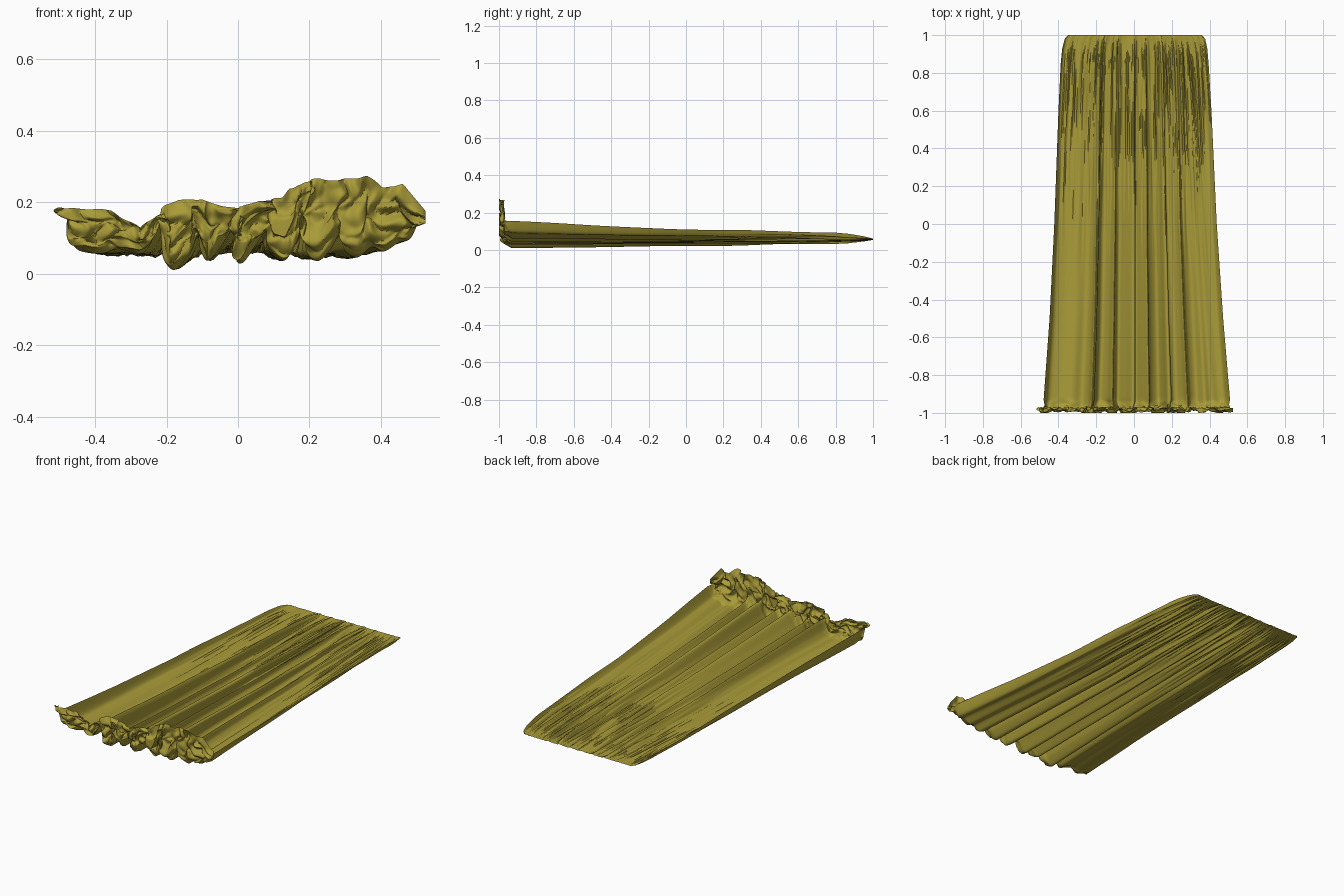
import bpy, bmesh, math
from mathutils import noise, Vector

if "Cube" in bpy.data.objects:
    bpy.data.objects.remove(bpy.data.objects["Cube"])

NX, NY, NW = 420, 120, 44   # samples across, along, and up the hem


def table(pts, x):
    """Smooth-step free linear lookup in a sorted (x, value) table."""
    if x <= pts[0][0]:
        return pts[0][1]
    for (a, fa), (b, fb) in zip(pts, pts[1:]):
        if x <= b:
            return fa + (fb - fa) * (x - a) / (b - a)
    return pts[-1][1]


def spline(pts, t):
    """Catmull-Rom point on an open 2D path, t in 0..1."""
    n = len(pts) - 1
    f = min(t * n, n - 1e-6)
    i = int(f)
    u = f - i
    p = [Vector(pts[max(0, min(n, i + k))]) for k in (-1, 0, 1, 2)]
    return 0.5 * (2 * p[1] + (p[2] - p[0]) * u
                  + (2 * p[0] - 5 * p[1] + 4 * p[2] - p[3]) * u * u
                  + (3 * p[1] - p[0] - 3 * p[2] + p[3]) * u ** 3)


# pleat cross-section at the wide end (x, z)
PLEATS = [(-.48, .155), (-.46, .08), (-.41, .055), (-.34, .065), (-.28, .055),
          (-.245, .09), (-.225, .145), (-.212, .12), (-.205, .04), (-.18, .006),
          (-.145, .04), (-.115, .10), (-.105, .06), (-.085, .035), (-.05, .075),
          (-.01, .13), (.008, .11), (-.005, .04), (.015, .03), (.05, .08),
          (.08, .12), (.09, .07), (.13, .035), (.155, .07), (.18, .135),
          (.20, .13), (.195, .06), (.225, .038), (.26, .07), (.285, .11),
          (.30, .065), (.335, .042), (.375, .07), (.41, .062), (.45, .09),
          (.485, .10), (.51, .155)]
# outlines along the length, as (y, value)
LEFT = [(-.95, .48), (-.5, .447), (0, .422), (.6, .40), (.85, .388),
        (.93, .38), (.98, .367), (1, .35)]
RIGHT = [(-.95, .51), (-.5, .472), (0, .438), (.6, .41), (.85, .395),
         (.93, .388), (.98, .377), (1, .36)]
SCALE = [(-.93, 1), (-.5, .80), (0, .60), (.5, .43), (.8, .31), (.95, .15), (1, .03)]
MIDDLE = [(-.93, .08), (0, .065), (.8, .060), (1, .057)]
# upper outline of the turned-up hem (x, z)
HEM = [(-.50, .185), (-.35, .178), (-.26, .13), (-.22, .165), (-.16, .208), (-.10, .205),
       (0, .185), (.05, .205), (.115, .21), (.13, .24), (.2, .262), (.28, .262),
       (.345, .272), (.39, .24), (.45, .252), (.50, .165), (.52, .13)]


def body(p, y):
    """Point on the pleated length of the cloth."""
    x, z = p
    if x < 0:
        px = x / .48 * table(LEFT, y)
    else:
        px = x / .51 * table(RIGHT, y)
    a = table(SCALE, y)
    # gathered creases, finest near the narrow end
    edge = min(1, (1 - y) / .15 + .15)
    fine = max(0, min(1, (y + .3) / 1.1)) * edge
    w = noise.noise(Vector((x * 85, y * 2.2, 3))) * .014
    w += noise.noise(Vector((x * 40, y * 1.0, 9))) * .010
    soft = noise.noise(Vector((x * 14, y * 1.5, 5))) * .008 * edge
    return Vector((px, y, table(MIDDLE, y) + (z - .08) * a + w * fine + soft * a))


def hem(p, s):
    """Point on the crumpled hem, s runs from 0 at the bend to 1 at the edge."""
    b = body(p, -.93)
    top = table(HEM, b.x)
    k = s ** 1.5
    y = -.93 - .055 * math.sin(min(1, s * 2.2) * math.pi / 2)
    z = b.z + (top - b.z) * k
    q = Vector((p[0] * 13, p[1] * 8, s * 3))
    c = math.sin(math.pi * min(1, s * .75))          # crumple strength
    ridge = 1 - 2 * abs(noise.noise(q * 1.3))
    dx = noise.noise(q + Vector((7, 0, 0))) * .045 * c
    dy = (ridge - .5) * .028 * c + noise.noise(q * 3) * .012 * c
    dz = noise.noise(q * 1.7 + Vector((0, 5, 0))) * .035 * c * (1 - .75 * s)
    flare = 1 + .035 * k
    return Vector((max(-.52, min(.525, b.x * flare + dx)),
                   max(-1, min(-.925, y + dy)), min(.277, max(.004, z + dz))))


# cloth sheet
bm = bmesh.new()
section = [spline(PLEATS, i / NX) for i in range(NX + 1)]
rows = []
for j in range(NY + 1):
    t = j / NY
    y = 1 - 1.93 * t ** 1.35
    rows.append([bm.verts.new(body(p, y)) for p in section])
for j in range(1, NW + 1):
    rows.append([bm.verts.new(hem(p, j / NW)) for p in section])
for r0, r1 in zip(rows, rows[1:]):
    for i in range(NX):
        bm.faces.new((r0[i], r1[i], r1[i + 1], r0[i + 1]))

mesh = bpy.data.meshes.new("draped_cloth")
bm.to_mesh(mesh)
bm.free()
cloth = bpy.data.objects.new("draped_cloth", mesh)
bpy.context.collection.objects.link(cloth)
mat = bpy.data.materials.new("ochre_fabric")
mat.diffuse_color = (.40, .33, .04, 1)
mat.use_nodes = True
mat.node_tree.nodes["Principled BSDF"].inputs["Base Color"].default_value = mat.diffuse_color
mesh.materials.append(mat)
bpy.context.view_layer.objects.active = cloth
cloth.select_set(True)
bpy.ops.object.shade_smooth_by_angle(angle=math.radians(50))
